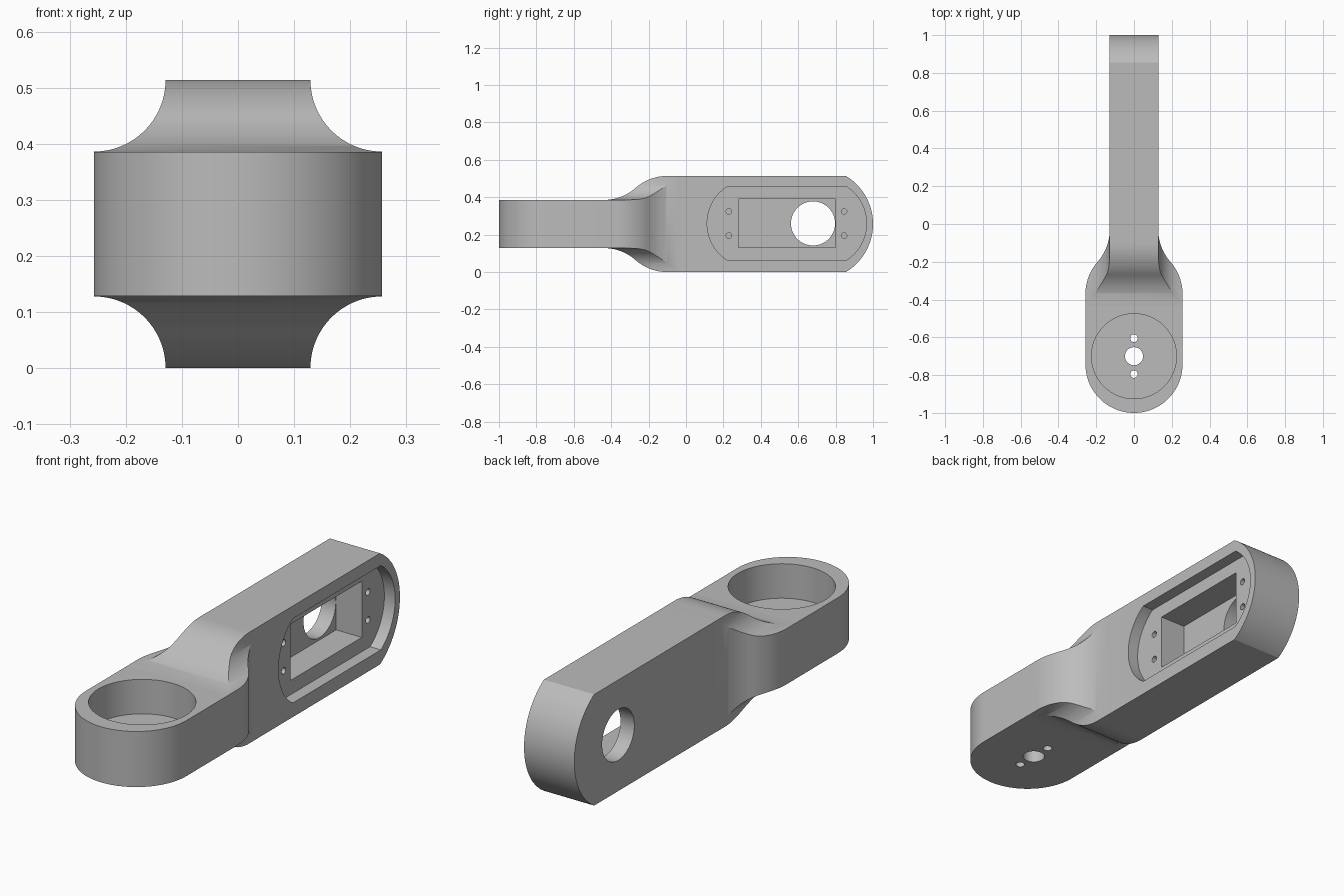
import bpy, bmesh
from math import sin, cos, pi, asin, acos
from mathutils import Matrix, Vector

if "Cube" in bpy.data.objects:
    bpy.data.objects.remove(bpy.data.objects["Cube"])

MID = 0.257            # height of the centre line
WIDE, SLIM = 0.257, 0.1285

grey = bpy.data.materials.new("plain_grey")
grey.use_nodes = True
grey.diffuse_color = (0.5, 0.5, 0.5, 1)
grey.node_tree.nodes["Principled BSDF"].inputs["Base Color"].default_value = (0.5, 0.5, 0.5, 1)


def prism(name, points, axis, low, high):
    """Extrude a 2D outline: axis 'z' takes (x, y), axis 'x' takes (y, z)."""
    place = (lambda p, h: (p[0], p[1], h)) if axis == "z" else (lambda p, h: (h, p[0], p[1]))
    bm = bmesh.new()
    base = bm.faces.new([bm.verts.new(place(p, low)) for p in points])
    top = bmesh.ops.extrude_face_region(bm, geom=[base])
    shift = Vector(place((0, 0), high - low))
    bmesh.ops.translate(bm, vec=shift, verts=[v for v in top["geom"] if isinstance(v, bmesh.types.BMVert)])
    bmesh.ops.recalc_face_normals(bm, faces=bm.faces)
    return to_object(name, bm)


def cylinder(name, centre, radius, length, axis, sides=64):
    turn = {"x": Matrix.Rotation(pi / 2, 4, "Y"), "y": Matrix.Rotation(pi / 2, 4, "X"), "z": Matrix()}[axis]
    bm = bmesh.new()
    bmesh.ops.create_cone(bm, cap_ends=True, segments=sides, radius1=radius, radius2=radius,
                          depth=length, matrix=Matrix.Translation(centre) @ turn)
    return to_object(name, bm)


def to_object(name, bm):
    mesh = bpy.data.meshes.new(name)
    bm.to_mesh(mesh)
    bm.free()
    mesh.materials.append(grey)
    obj = bpy.data.objects.new(name, mesh)
    bpy.context.collection.objects.link(obj)
    return obj


def combine(target, tool, operation="DIFFERENCE"):
    mod = target.modifiers.new("cut", "BOOLEAN")
    mod.operation, mod.solver, mod.object = operation, "EXACT", tool
    bpy.context.view_layer.objects.active = target
    bpy.ops.object.modifier_apply(modifier=mod.name)
    bpy.data.objects.remove(tool)


def arc(cx, cy, r, start, end, steps):
    return [(cx + r * cos(start + (end - start) * i / steps),
             cy + r * sin(start + (end - start) * i / steps)) for i in range(steps + 1)]


def blend(y_slim, y_wide):
    """S curve of two equal arcs, from slim to wide half size."""
    r = WIDE
    bend = acos(1 - (WIDE - SLIM) / 2 / r)
    reach = r * sin(bend)
    side = 1 if y_wide > y_slim else -1
    hollow = [(y_slim + side * r * sin(bend * i / 12), SLIM + r * (1 - cos(bend * i / 12))) for i in range(13)]
    middle = y_slim + side * reach
    bulge = [(middle + side * (reach - r * sin(bend * (1 - i / 12))),
              WIDE - r * (1 - cos(bend * (1 - i / 12)))) for i in range(1, 13)]
    return hollow + bulge


# Plan outline: round front lobe flowing into the slim arm
lobe_y = WIDE - 1
half = arc(lobe_y, 0, WIDE, pi, pi / 2, 32)[1:] + blend(-0.03, -0.37)[::-1] + [(1.1, SLIM)]
plan = [(-h, y) for y, h in half[::-1]] + [(0, -1)] + [(h, y) for y, h in half]
body = prism("arm_link", plan, "z", -0.2, 0.7)

# Side outline: thin lobe rising into the tall arm with an arced end
end_angle = asin(WIDE / 0.3)
half = [(-1.1, SLIM)] + blend(-0.44, -0.10) + arc(0.7, 0, 0.3, end_angle, 0, 24)[:-1]
side = [(y, MID + h) for y, h in half] + [(1, MID)] + [(y, MID - h) for y, h in half[::-1]]
combine(body, prism("side_shape", side, "x", -0.5, 0.5), "INTERSECT")

# Hollow coves along the four corners of the neck
for sx in (-1, 1):
    for sz in (-1, 1):
        cove = cylinder("cove", (sx * WIDE, -0.2, MID + sz * WIDE), 0.128, 0.9, "y", 96)
        combine(body, cove)

# Round cup in the lobe with its floor holes
combine(body, cylinder("cup", (0, -0.7, 0.426), 0.225, 0.4, "z", 96))
for y, r in ((-0.7, 0.048), (-0.605, 0.02), (-0.795, 0.02)):
    combine(body, cylinder("floor_hole", (0, y, 0.2), r, 0.4, "z", 40))

# Shallow round-ended recess in the left side
r, h = 0.234, 0.195
tilt = asin(h / r)
outline = arc(0.731, MID + 0.003, r, -tilt, tilt, 32) + arc(0.347, MID + 0.003, r, pi - tilt, pi + tilt, 32)
combine(body, prism("recess", outline, "x", SLIM - 0.055, 0.3))

# Deep rectangular pocket, round window through the far wall, blind screw holes
pocket = [(0.28, 0.131), (0.80, 0.131), (0.80, 0.391), (0.28, 0.391)]
combine(body, prism("pocket", pocket, "x", SLIM - 0.186, 0.3))
combine(body, cylinder("window", (-0.15, 0.679, 0.26), 0.118, 0.3, "x"))
for y in (0.229, 0.845):
    for z in (0.195, 0.324):
        combine(body, cylinder("screw_hole", (0.07, y, z), 0.015, 0.14, "x", 24))

# Smooth curved walls, crisp edges
bpy.ops.object.select_all(action="DESELECT")
body.select_set(True)
bpy.context.view_layer.objects.active = body
bpy.ops.object.shade_smooth_by_angle(angle=0.45)
